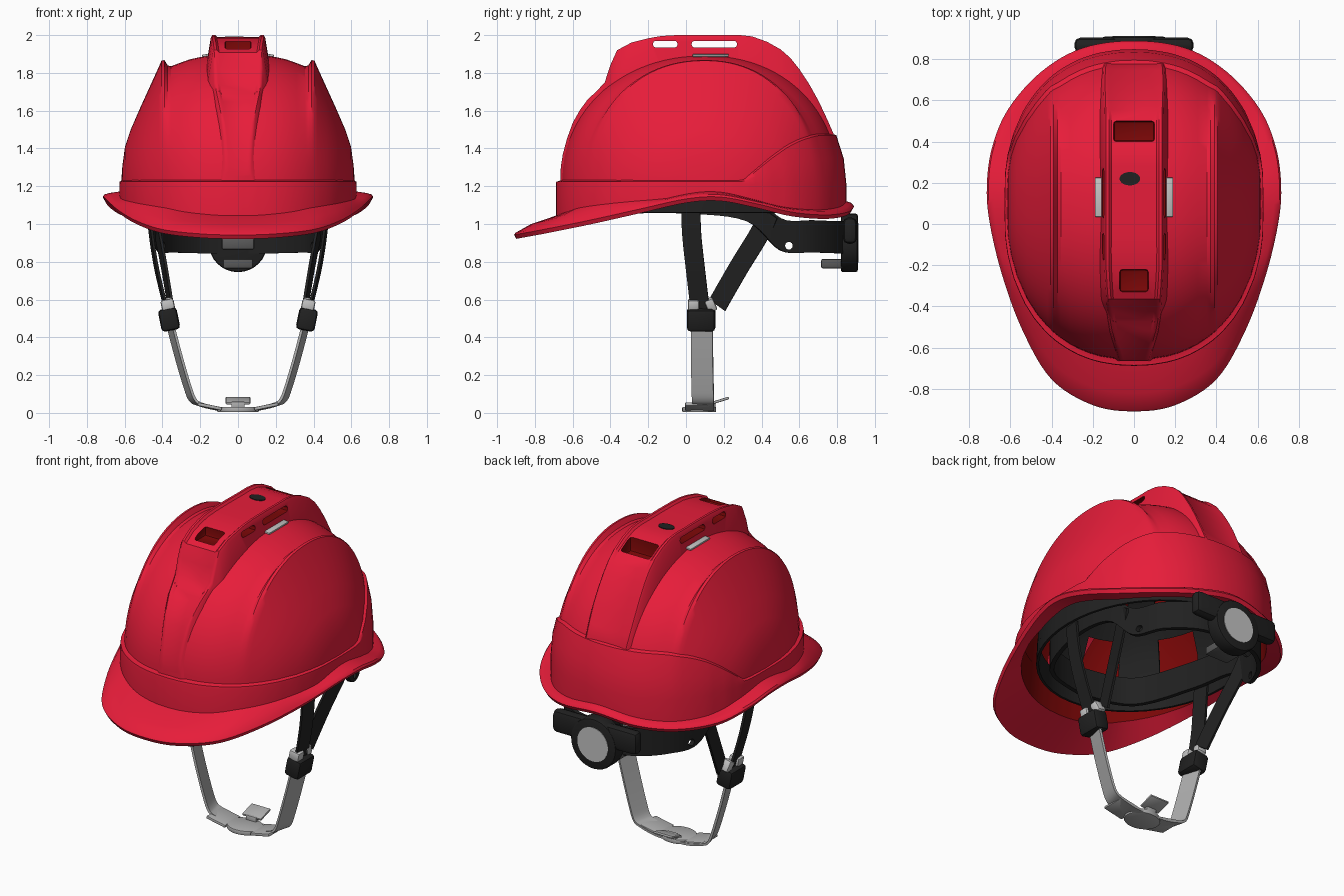
import bpy, bmesh, math
from mathutils import Vector, Matrix
from mathutils.bvhtree import BVHTree

if "Cube" in bpy.data.objects:
    bpy.data.objects.remove(bpy.data.objects["Cube"])


def material(name, rgb):
    m = bpy.data.materials.new(name)
    m.use_nodes = True
    m.diffuse_color = (*rgb, 1)
    m.node_tree.nodes["Principled BSDF"].inputs["Base Color"].default_value = (*rgb, 1)
    return m


RED = material("shell red", (0.80, 0.012, 0.042))
DARK = material("inner dark red", (0.19, 0.002, 0.002))
BLACK = material("black plastic", (0.015, 0.015, 0.015))
GREY = material("strap grey", (0.42, 0.42, 0.42))
LIGHT = material("clip light grey", (0.55, 0.55, 0.55))
DIM = material("dark grey", (0.10, 0.10, 0.10))


# ---------- helpers ----------
def make(name, bm, mats):
    bmesh.ops.recalc_face_normals(bm, faces=bm.faces)
    me = bpy.data.meshes.new(name)
    bm.to_mesh(me)
    bm.free()
    for m in mats:
        me.materials.append(m)
    ob = bpy.data.objects.new(name, me)
    bpy.context.collection.objects.link(ob)
    return ob


def finish(ob, angle=35):
    bpy.ops.object.select_all(action='DESELECT')
    ob.select_set(True)
    bpy.context.view_layer.objects.active = ob
    for m in list(ob.modifiers):
        bpy.ops.object.modifier_apply(modifier=m.name)
    bpy.ops.object.shade_smooth_by_angle(angle=math.radians(angle))
    return ob


def mod(ob, kind, **props):
    m = ob.modifiers.new(kind.title(), kind)
    for k, v in props.items():
        setattr(m, k, v)


def grid(rows, closed=False):
    """Skin a list of equally long point rows."""
    bm = bmesh.new()
    vs = [[bm.verts.new(p) for p in row] for row in rows]
    n = len(rows[0])
    for a, b in zip(vs, vs[1:]):
        for j in range(n if closed else n - 1):
            k = (j + 1) % n
            bm.faces.new((a[j], a[k], b[k], b[j]))
    return bm


def spline(pts, steps=6, closed=False):
    pts = [Vector(p) for p in pts]
    n, out = len(pts), []
    get = (lambda i: pts[i % n]) if closed else (lambda i: pts[max(0, min(n - 1, i))])
    for i in range(n if closed else n - 1):
        a, b, c, d = (get(i + k) for k in (-1, 0, 1, 2))
        for s in range(steps):
            t = s / steps
            out.append(0.5 * (2 * b + (c - a) * t + (2 * a - 5 * b + 4 * c - d) * t * t
                              + (3 * b - a - 3 * c + d) * t ** 3))
    return out if closed else out + [pts[-1]]


def ribbon(name, pts, width, thick, mat):
    path, w = spline(pts), Vector(width) / 2
    ob = make(name, grid([[p - w for p in path], [p + w for p in path]]), [mat])
    mod(ob, 'MIRROR')
    mod(ob, 'SOLIDIFY', thickness=thick, offset=0)
    return ob


def solid(name, loc, size, mat, rot=(0, 0, 0), bevel=0.01, mirror=False, round_axis=None):
    """Bevelled box, or a cylinder about the given axis."""
    bm = bmesh.new()
    turn = Matrix.Identity(4)
    for axis, ang in zip("XYZ", rot):
        turn = turn @ Matrix.Rotation(ang, 4, axis)
    m = Matrix.Translation(loc) @ turn @ Matrix.Diagonal((*size, 1))
    if round_axis:
        lay = {'X': Matrix.Rotation(math.pi / 2, 4, 'Y'), 'Y': Matrix.Rotation(math.pi / 2, 4, 'X'),
               'Z': Matrix.Identity(4)}[round_axis]
        bmesh.ops.create_cone(bm, cap_ends=True, segments=32, radius1=.5, radius2=.5, depth=1, matrix=m @ lay)
    else:
        bmesh.ops.create_cube(bm, size=1, matrix=m)
    ob = make(name, bm, [mat])
    if bevel:
        mod(ob, 'BEVEL', width=bevel, segments=2)
    if mirror:
        mod(ob, 'MIRROR')
    return finish(ob)


def cut(ob, cutters):
    for c in cutters:
        c.hide_render = True
        mod(ob, 'BOOLEAN', operation='DIFFERENCE', solver='EXACT', object=c, material_mode='TRANSFER')
    finish(ob)
    for c in cutters:
        bpy.data.objects.remove(c)


# ---------- dome: front-to-back arches at each width ----------
CY, BASE, HALF = 0.1, 1.2, 0.62
half = [(0, .70), (.08, .70), (.16, .69), (.21, .682), (.26, .67), (.31, .652), (.355, .635), (.372, .64),
        (.39, .668), (.405, .665), (.42, .63), (.47, .52), (.52, .41), (.57, .295), (.598, .21), (.612, .11), (HALF, 0)]
rows = []
for x, h in [(-x, h) for x, h in half[:0:-1]] + half:
    reach = max(0, 1 - (abs(x) / HALF) ** 2.25) ** (1 / 2.25)
    row = []
    for i in range(49):
        phi = math.pi * i / 48
        c, s = math.cos(phi), max(0, math.sin(phi))
        y = math.copysign(abs(c) ** (2 / 2.15), c) * reach * (.72 if c > 0 else .76)
        row.append((x, CY + y, BASE + h * s ** (2 / 2.15)))
    rows.append(row)
bm = grid(rows)
bmesh.ops.remove_doubles(bm, verts=bm.verts, dist=.0005)
bmesh.ops.recalc_face_normals(bm, faces=bm.faces)
tree = BVHTree.FromBMesh(bm)
dome = make("dome", bm, [RED, DARK])
mod(dome, 'SOLIDIFY', thickness=.022, offset=-1, material_offset=1)
finish(dome, 28)


def dome_radius(d, z):
    hit = tree.ray_cast(Vector((0, CY, z)), d)
    return hit[3] if hit[0] else HALF


# ---------- lower band, brim and rim ----------
edge = [(0, -.91, .924), (.2, -.88, .93), (.4, -.755, .953), (.54, -.52, 1.0), (.64, -.25, 1.06),
        (.70, 0, 1.115), (.715, .18, 1.125), (.69, .37, 1.09), (.61, .56, 1.045), (.45, .74, 1.03),
        (.25, .855, 1.045), (0, .89, 1.075)]
loop = spline(edge + [(-x, y, z) for x, y, z in edge[-2:0:-1]], 6, True)
rings = [[] for _ in range(11)]
for p in loop:
    flat = Vector((p.x, p.y - CY, 0))
    rim, d = flat.length, flat.normalized()
    r0 = dome_radius(d, 1.23)
    wall_y = CY + d.y * r0
    t = max(0, min(1, (wall_y - .3) / .46))
    top = 1.225 + .245 * math.sin(t * math.pi / 2)
    mid = (top + 1.225) / 2
    front = max(0, min(1, (-wall_y - .1) / .45))
    low = p.z + .045 + .075 * front
    out = .01 + .02 * abs(d.y)
    wall = min(r0 + out, rim - .012)
    spots = [(dome_radius(d, top + .012) - .012, top + .012), (dome_radius(d, top) + out * .7, top),
             (dome_radius(d, mid) + out * .9, mid), (r0 + out, 1.21), (wall, low),
             (wall + (rim - wall) * .6, low + (p.z + .03 - low) * .5), (rim - .008, p.z + .03),
             (rim, p.z + .018), (rim - .012, p.z - .003), (r0 - .01, low - .035), (r0 - .025, 1.23)]
    for ring, (r, z) in zip(rings, spots):
        ring.append(Vector((0, CY, z)) + d * r)
bm = grid(rings, closed=True)
bm.faces.ensure_lookup_table()
for f in bm.faces[-len(loop):]:
    f.material_index = 1
finish(make("brim_and_band", bm, [RED, DARK]), 40)

# ---------- raised vented crest, tapering down the front ----------
stations = [(-.665, 1.27, .066), (-.652, 1.37, .07), (-.6, 1.535, .085), (-.52, 1.66, .11), (-.43, 1.75, .125),
            (-.365, 1.92, .13), (-.2, 1.983, .14), (-.05, 2, .14), (.2, 2, .14), (.35, 1.993, .14),
            (.5, 1.925, .14), (.6, 1.82, .142), (.7, 1.655, .145), (.78, 1.48, .14)]
rows = []
for y, z, w in spline(stations, 2):
    side = [(w + .03, z - .17), (w + .004, z - .015), (w - .004, z), (w - .018, z), (w - .03, z - .012)]
    rows.append([(x, y, h) for x, h in side] + [(-x, y, h) for x, h in reversed(side)])
bm = grid(rows, closed=True)
bm.verts.ensure_lookup_table()
n = len(rows[0])
bm.faces.new(bm.verts[:n])
bm.faces.new(bm.verts[-n:])
crest = make("crest", bm, [RED, DARK])
cut(crest, [solid("cutter", loc, size, DARK, bevel=.015) for loc, size in (
    ((0, .45, 2.0), (.2, .1, .25)), ((0, -.275, 2.02), (.14, .11, .22)),
    ((0, -.11, 1.952), (.6, .13, .036)), ((0, .15, 1.952), (.6, .24, .036)))])
solid("crest_button", (-.02, .22, 1.988), (.1, .065, .008), BLACK, bevel=0, round_axis='Z')
solid("vent_insert", (.17, .13, 1.893), (.04, .19, .012), LIGHT, (0, .12, 0), .004, True)

# ---------- inner cradle with open windows ----------
COLS, LEVELS = 48, [(1.0, 1.06), (.99, 1.2)]
LEVELS += [(math.cos(a), 1.2 + .56 * math.sin(a)) for a in (.25, .5, .8, 1.05, 1.3, 1.5)]
rows = [[(.57 * k * math.sin(j * math.tau / COLS), CY - .67 * k * math.cos(j * math.tau / COLS), z)
         for j in range(COLS)] for k, z in LEVELS]
bm = grid(rows, closed=True)
holes = [f for i, f in enumerate(bm.faces) if i // COLS in (1, 2, 4, 5) and i % 6 in (2, 3, 4)]
bmesh.ops.delete(bm, geom=holes, context='FACES')
cradle = make("inner_cradle", bm, [BLACK])
mod(cradle, 'SOLIDIFY', thickness=.015)
finish(cradle)

# ---------- headband and rear adjuster ----------
band = ribbon("headband", [(0, .84, .93), (.2, .80, .93), (.35, .67, .935), (.42, .5, .945), (.455, .32, 1.1),
                           (.44, 0, 1.14), (.3, -.36, 1.14), (0, -.46, 1.14)], (0, 0, .17), .025, BLACK)
cut(band, [solid("cutter", (0, .545, .885), (2, .04, .04), BLACK, bevel=0, round_axis='X')])
solid("adjuster_bar", (0, .868, .965), (.58, .075, .14), BLACK, bevel=.03)
solid("adjuster_knob", (0, .865, .9), (.31, .09, .31), BLACK, bevel=.012, round_axis='Y')
solid("knob_cap", (0, .909, .9), (.21, .008, .21), LIGHT, bevel=0, round_axis='Y')
solid("knob_inner_plate", (0, .815, .895), (.17, .02, .06), DIM)
solid("adjuster_lever", (0, .78, .79), (.16, .13, .05), DIM)

# ---------- harness straps ----------
for ob in (
    ribbon("front_strap", [(.475, .025, 1.12), (.46, .03, .95), (.43, .05, .76), (.38, .075, .55)],
           (.012, .1, 0), .014, BLACK),
    ribbon("rear_strap", [(.445, .44, 1.06), (.425, .39, .95), (.39, .28, .77), (.357, .165, .57)],
           (.012, .085, -.06), .014, BLACK),
    ribbon("chin_strap", [(.357, .085, .46), (.315, .085, .30), (.268, .088, .14), (.24, .09, .07),
                          (.2, .09, .045), (.1, .09, .02), (0, .09, .015)], (.03, .115, 0), .014, GREY),
):
    finish(ob)
solid("buckle", (.365, .08, .495), (.1, .15, .12), BLACK, (0, .2, 0), .02, True)
solid("buckle_clip", (.372, .04, .572), (.07, .06, .06), LIGHT, (0, .2, 0), .012, True)
solid("buckle_clip_rear", (.372, .13, .572), (.06, .05, .07), LIGHT, (.4, .2, 0), .012, True)

# ---------- chin rest ----------
solid("chin_rest", (0, .07, .018), (.22, .18, .028), GREY, bevel=.006, round_axis='Z')
solid("chin_wing", (.15, .07, .034), (.13, .15, .018), GREY, (0, -.2, 0), .005, True)
solid("chin_tab", (0, .18, .065), (.13, .1, .014), GREY, (.3, 0, 0), .005)
solid("chin_tab_stem", (0, .14, .04), (.07, .03, .04), GREY, bevel=.005)
